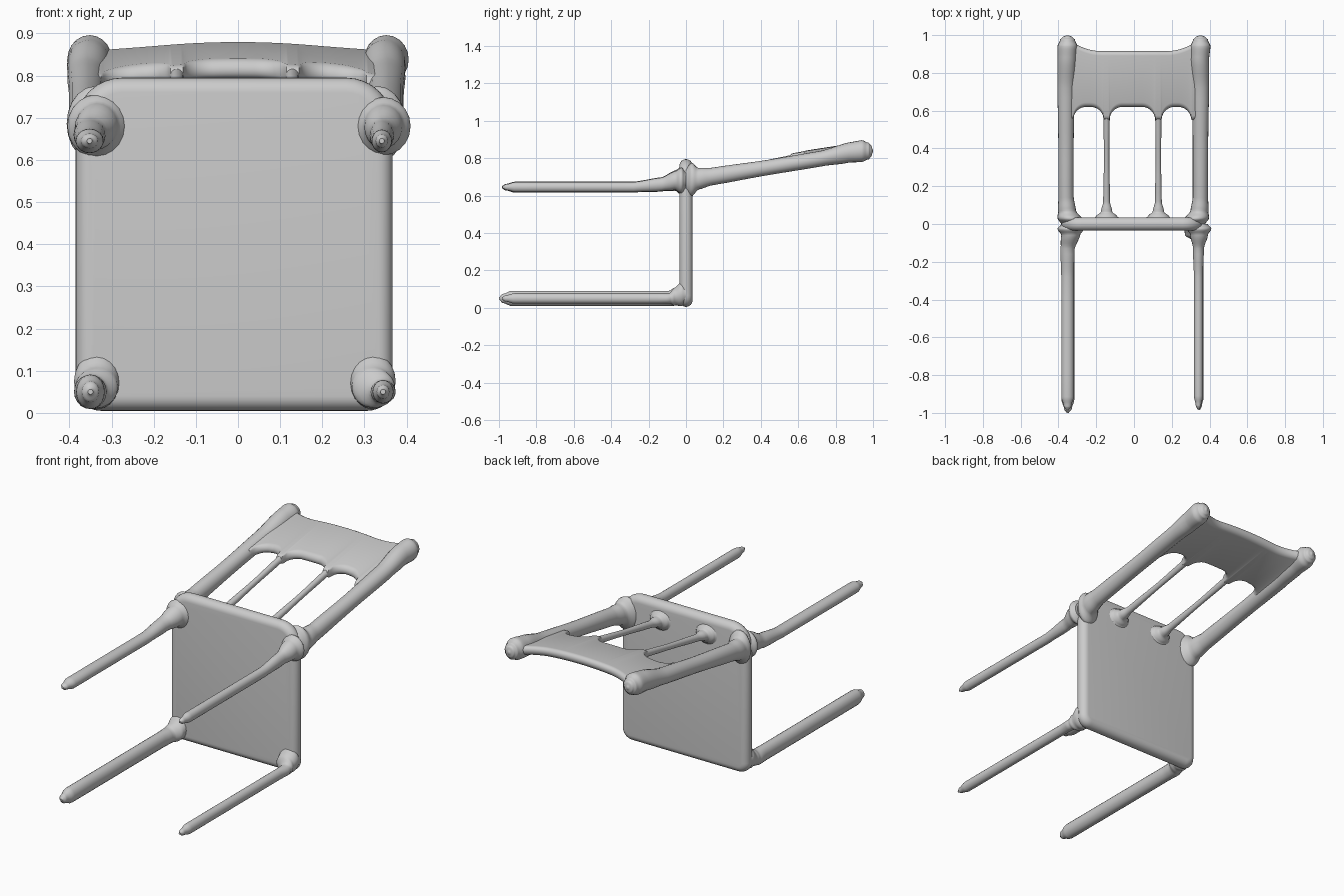
import bpy, bmesh, math

if "Cube" in bpy.data.objects:
    bpy.data.objects.remove(bpy.data.objects["Cube"])

grey = bpy.data.materials.new("plain grey")
grey.diffuse_color = (0.6, 0.6, 0.6, 1)
grey.use_nodes = True
grey.node_tree.nodes["Principled BSDF"].inputs["Base Color"].default_value = grey.diffuse_color


def loft(name, rings):
    """Skin a list of closed rings and cap both ends."""
    bm = bmesh.new()
    loops = [[bm.verts.new(p) for p in ring] for ring in rings]
    n = len(loops[0])
    for a, b in zip(loops, loops[1:]):
        for i in range(n):
            j = (i + 1) % n
            bm.faces.new((a[i], a[j], b[j], b[i]))
    bm.faces.new(loops[0])
    bm.faces.new(loops[-1])
    bmesh.ops.recalc_face_normals(bm, faces=bm.faces)
    mesh = bpy.data.meshes.new(name)
    bm.to_mesh(mesh)
    bm.free()
    mesh.materials.append(grey)
    obj = bpy.data.objects.new(name, mesh)
    bpy.context.collection.objects.link(obj)
    bpy.ops.object.select_all(action='DESELECT')
    obj.select_set(True)
    bpy.context.view_layer.objects.active = obj
    bpy.ops.object.shade_smooth_by_angle(angle=math.radians(50))
    return obj


def smooth_stations(stations, steps=5):
    """Cosine-ease between stations so that radii blend softly."""
    out = [stations[0]]
    for a, b in zip(stations, stations[1:]):
        for k in range(1, steps + 1):
            t = k / steps
            e = (1 - math.cos(math.pi * t)) / 2
            out.append([u + (v - u) * (t if i in (0, 1, 2) else e)
                        for i, (u, v) in enumerate(zip(a, b))])
    return out


def tube(name, stations, sides=20):
    """Tube running along y; each station is x, y, z, x radius, z radius."""
    rings = []
    for x, y, z, rx, rz in smooth_stations(stations):
        rings.append([(x + rx * math.cos(2 * math.pi * i / sides), y,
                       z + rz * math.sin(2 * math.pi * i / sides)) for i in range(sides)])
    return loft(name, rings)


# Seat: upright rounded slab with a round edge
X0, X1, Z0, Z1, EDGE = -0.385, 0.367, 0.005, 0.795, 0.035
CORNERS = [(X1, Z0, 0.06, -90), (X1, Z1, 0.11, 0), (X0, Z1, 0.11, 90), (X0, Z0, 0.06, 180)]


def seat_ring(inset, y):
    ring = []
    for cx, cz, r, start in CORNERS:
        ox = cx - math.copysign(r, cx)
        oz = cz - r if cz > 0.4 else cz + r
        for k in range(9):
            a = math.radians(start + 90 * k / 8)
            ring.append((ox + (r - inset) * math.cos(a), y, oz + (r - inset) * math.sin(a)))
    return ring


loft("seat", [seat_ring(EDGE * (1 - math.cos(t)), EDGE * math.sin(t))
              for t in [math.radians(-90 + 15 * k) for k in range(13)]])

# Legs: slim tapered rods flaring into the seat
for name, x, z, rx, rz, tip, root_x, root_z, flare in [
        ("lower_left_leg", -0.35, 0.05, 0.034, 0.041, -1.0, -0.335, 0.06, 0.05),
        ("lower_right_leg", 0.344, 0.05, 0.025, 0.028, -0.985, 0.32, 0.06, 0.05),
        ("upper_left_leg", -0.352, 0.645, 0.033, 0.029, -0.985, -0.335, 0.68, 0.05),
        ("upper_right_leg", 0.341, 0.645, 0.024, 0.027, -0.98, 0.345, 0.68, 0.046)]:
    up = z > 0.3
    tube(name, [
        (x, tip, z, 0.006, 0.006),
        (x, tip + 0.02, z, rx * 0.6, rz * 0.6),
        (x, tip + 0.07, z, rx, rz),
        (x, -0.28 if up else -0.16, z, rx, rz),
        (x, -0.13 if up else -0.09, z + (0.015 if up else 0), rx + 0.005, rz + (0.009 if up else 0)),
        (root_x, -0.06, root_z, flare, flare + (0.004 if up else -0.002)),
        (root_x, -0.025, root_z + (0 if up else 0.03), flare * 1.4, flare * 1.5)
        if up else (root_x, -0.025, root_z + 0.015, flare * 1.08, flare * 1.3),
        (root_x, 0.0, root_z + (0 if up else 0.015), flare, flare)])

# Back posts: leaning rods with rounded knobs at the ends
for name, s, dx in [("left_back_post", -1, 0.0), ("right_back_post", 1, -0.008)]:
    tube(name, [
        (s * 0.33 + dx, 0.0, 0.68, 0.055, 0.07),
        (s * 0.34 + dx, 0.028, 0.685, 0.065, 0.09),
        (s * 0.355 + dx, 0.07, 0.69, 0.048, 0.057),
        (s * 0.36 + dx, 0.14, 0.702, 0.041, 0.047),
        (s * 0.36 + dx, 0.45, 0.752, 0.041, 0.041),
        (s * 0.36 + dx, 0.72, 0.797, 0.045, 0.042),
        (s * 0.355 + dx, 0.87, 0.83, 0.05, 0.054),
        (s * 0.352, 0.94, 0.838, 0.053, 0.058),
        (s * 0.352, 0.975, 0.838, 0.04, 0.045),
        (s * 0.352, 0.99, 0.838, 0.026, 0.03),
        (s * 0.352, 0.999, 0.838, 0.006, 0.008)])

# Back panel: bowed board with a dipped top edge and three arched openings below
OPENINGS = [(-0.322, -0.16), (-0.13, 0.112), (0.146, 0.303)]
ARCH = 0.07


def lower_edge(x):
    for a, b in OPENINGS:
        if a < x < b:
            d = min(x - a, b - x, ARCH)
            return 0.62 - ARCH + math.sqrt(ARCH ** 2 - (ARCH - d) ** 2)
    return 0.55


def upper_edge(x):
    t = max(0.0, (abs(x) - 0.17) / 0.19)
    return 0.915 + 0.07 * min(t, 1) ** 2


def panel_mid(x, y):
    bow = 0.032 * (1 - min(1, (x / 0.36) ** 2))
    return 0.797 + 0.155 * (y - 0.72) + bow


columns = [-0.37 + 0.74 * k / 148 for k in range(149)]
panel = []
for x in columns:
    lo, hi = lower_edge(x), upper_edge(x)
    h = 0.024
    ring = []
    for c, start in ((hi - h, -90), (lo + h, 90)):
        for k in range(9):
            a = math.radians(start + 180 * k / 8)
            y = c + h * math.cos(a)
            ring.append((x, y, panel_mid(x, y) + h * math.sin(a)))
    panel.append(ring)
loft("back_panel", panel)

# Spindles: thin rods that widen where they meet seat and panel
for name, x in [("left_spindle", -0.145), ("right_spindle", 0.129)]:
    tube(name, [
        (x, 0.02, 0.70, 0.09, 0.07),
        (x, 0.042, 0.705, 0.055, 0.045),
        (x, 0.065, 0.708, 0.03, 0.027),
        (x, 0.12, 0.715, 0.018, 0.019),
        (x, 0.35, 0.757, 0.014, 0.016),
        (x, 0.53, 0.792, 0.016, 0.018),
        (x, 0.62, 0.81, 0.022, 0.02)])
